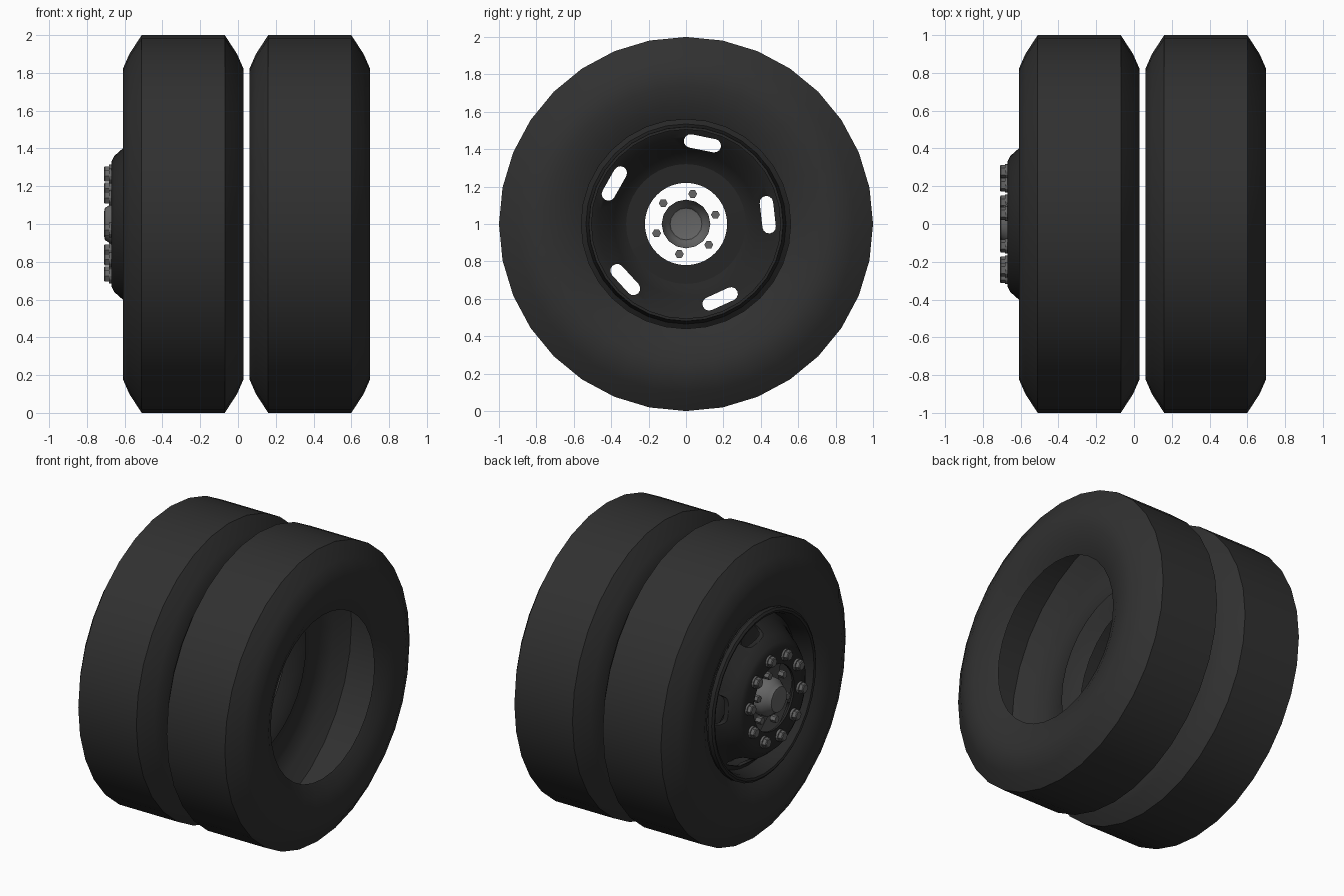
import bpy, bmesh, math
from mathutils import Vector

if "Cube" in bpy.data.objects:
    bpy.data.objects.remove(bpy.data.objects["Cube"])

def material(name, v):
    m = bpy.data.materials.new(name)
    m.diffuse_color = (v, v, v, 1)
    m.use_nodes = True
    m.node_tree.nodes["Principled BSDF"].inputs["Base Color"].default_value = m.diffuse_color
    return m

RUBBER = material("tyre_rubber", 0.03)
BLACK = material("black_rim_paint", 0.02)
STEEL = material("grey_steel", 0.13)

def finish(bm, name, mat, angle=35):
    bmesh.ops.remove_doubles(bm, verts=bm.verts, dist=1e-5)
    bmesh.ops.recalc_face_normals(bm, faces=bm.faces)
    me = bpy.data.meshes.new(name)
    bm.to_mesh(me)
    bm.free()
    ob = bpy.data.objects.new(name, me)
    bpy.context.collection.objects.link(ob)
    me.materials.append(mat)
    smooth(ob, angle)
    return ob

def smooth(ob, angle):
    bpy.ops.object.select_all(action='DESELECT')
    ob.select_set(True)
    bpy.context.view_layer.objects.active = ob
    bpy.ops.object.shade_smooth_by_angle(angle=math.radians(angle))

def ring_pos(x, r, a, cy=0, cz=1):
    return Vector((x, cy + r * math.cos(a), cz + r * math.sin(a)))

def lathe(bm, profile, n, closed=False, cy=0, cz=1, phase=0):
    """Spin (x, radius) points around an axle parallel to x."""
    rings = [[bm.verts.new(ring_pos(x, r, phase + 2 * math.pi * i / n, cy, cz))
              for i in range(n)] for x, r in profile]
    pairs = list(zip(rings, rings[1:]))
    if closed:
        pairs.append((rings[-1], rings[0]))
    for a, b in pairs:
        for i in range(n):
            j = (i + 1) % n
            bm.faces.new((a[i], a[j], b[j], b[i]))
    return rings

def lathe_object(name, profile, n, mat, closed=False, cap=False, angle=35):
    bm = bmesh.new()
    rings = lathe(bm, profile, n, closed)
    if cap:
        bm.faces.new(rings[0])
    return finish(bm, name, mat, angle)

# Two open tyre shells with a flat tread and bulging sidewalls
half = [(0.26, 0.56), (0.30, 0.64), (0.32, 0.74), (0.32, 0.82), (0.285, 0.90), (0.22, 1.0)]
section = half + [(-x, r) for x, r in reversed(half)]
for name, cx in (("outer_tyre", -0.29), ("inner_tyre", 0.38)):
    lathe_object(name, [(cx + x, r) for x, r in section], 32, RUBBER)

# Rim lip and short barrel
lathe_object("rim_lip", [(-0.56, 0.565), (-0.59, 0.565), (-0.60, 0.55), (-0.595, 0.535),
                         (-0.56, 0.52), (-0.48, 0.51), (-0.36, 0.505),
                         (-0.36, 0.52), (-0.48, 0.525), (-0.54, 0.535)],
             32, BLACK, closed=True)

# Dished wheel disc
front = [(-0.665, 0.22), (-0.67, 0.33), (-0.655, 0.36), (-0.61, 0.40), (-0.50, 0.475), (-0.47, 0.515)]
back = [(-0.65, 0.22), (-0.655, 0.32), (-0.64, 0.345), (-0.60, 0.385), (-0.485, 0.465), (-0.455, 0.515)]
disc = lathe_object("wheel_disc", front + back[::-1], 40, BLACK, closed=True)

# Five rounded hand holes cut along the axle direction
PHASE = math.radians(6.5)
bm = bmesh.new()
for k in range(5):
    a = PHASE + k * 2 * math.pi / 5
    rad = Vector((0, math.cos(a), math.sin(a)))
    tan = Vector((0, -math.sin(a), math.cos(a)))
    outline = []
    for side in (1, -1):
        for s in range(7):
            t = math.pi * s / 6
            u = side * (0.065 + 0.036 * math.sin(t))
            w = side * 0.036 * math.cos(t)
            outline.append(Vector((0, 0, 1)) + rad * (0.44 + w) + tan * u)
    lo = [bm.verts.new(p + Vector((-0.8, 0, 0))) for p in outline]
    hi = [bm.verts.new(p + Vector((-0.3, 0, 0))) for p in outline]
    bm.faces.new(lo)
    bm.faces.new(hi[::-1])
    for i in range(len(lo)):
        j = (i + 1) % len(lo)
        bm.faces.new((lo[i], hi[i], hi[j], lo[j]))
cutter = finish(bm, "hand_hole_cutter", BLACK)
cutter.hide_render = True
mod = disc.modifiers.new("hand_holes", 'BOOLEAN')
mod.operation = 'DIFFERENCE'
mod.solver = 'EXACT'
mod.object = cutter
bpy.context.view_layer.objects.active = disc
bpy.ops.object.modifier_apply(modifier=mod.name)
bpy.data.objects.remove(cutter, do_unlink=True)
smooth(disc, 30)

# Hub cap
lathe_object("hub_cap", [(-0.71, 0.06), (-0.705, 0.085), (-0.68, 0.10), (-0.65, 0.125), (-0.60, 0.13)],
             16, STEEL, cap=True)

def bolts(name, count, radius, phase, profile):
    bm = bmesh.new()
    for k in range(count):
        p = ring_pos(0, radius, phase + 2 * math.pi * k / count)
        for part, n in profile:
            rings = lathe(bm, part, n, cy=p.y, cz=p.z)
            bm.faces.new(rings[0])
            bm.faces.new(rings[-1])
    return finish(bm, name, STEEL, 25)

# Ten wheel nuts on washers, six small hub bolts
bolts("wheel_nuts", 10, 0.28, PHASE,
      [([(-0.71, 0.028), (-0.705, 0.035), (-0.682, 0.035)], 6),
       ([(-0.682, 0.04), (-0.664, 0.04)], 12)])
bolts("hub_bolts", 6, 0.165, math.radians(17.5),
      [([(-0.665, 0.024), (-0.625, 0.024)], 6)])
